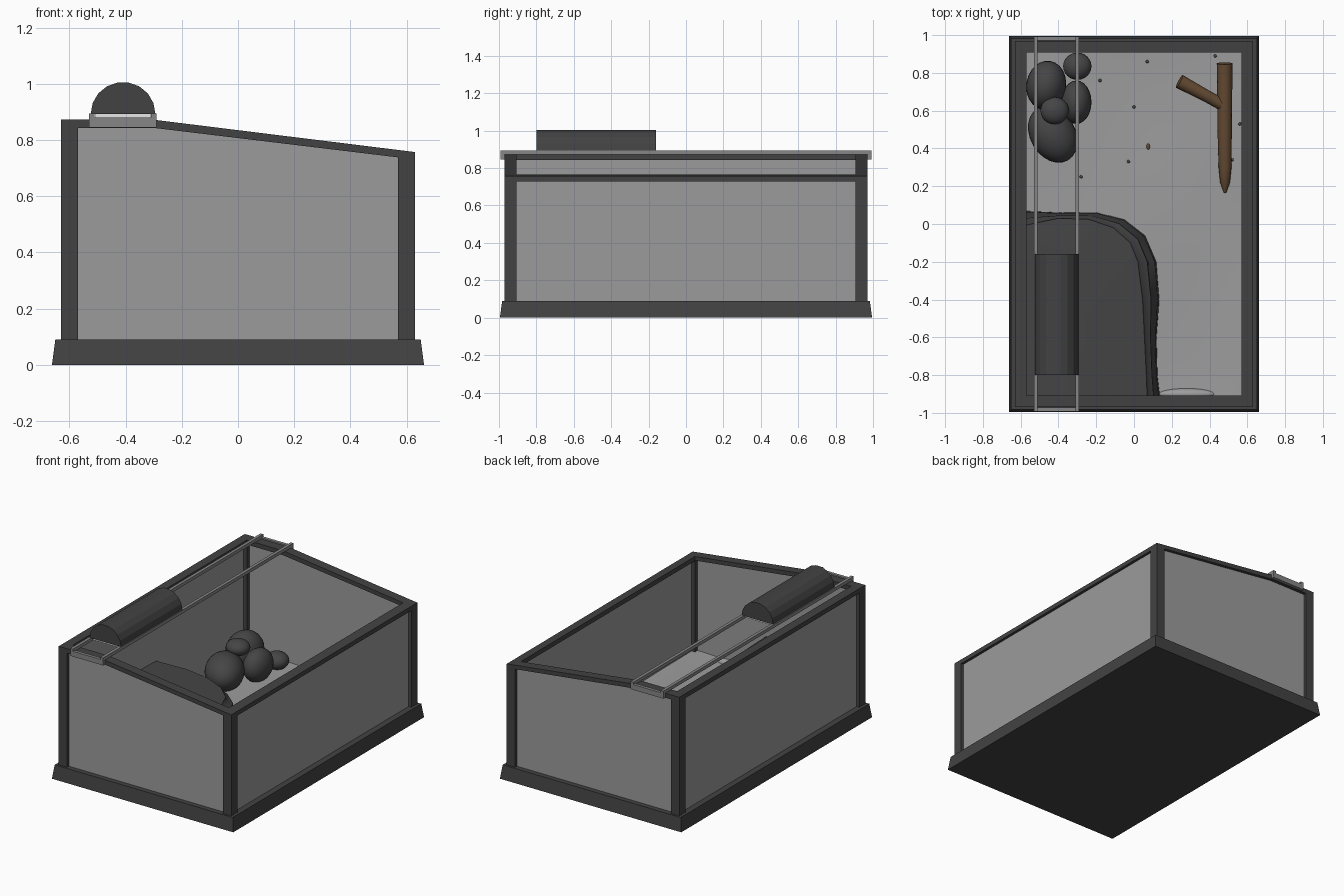
import bpy, bmesh, math, random
from mathutils import Vector

if "Cube" in bpy.data.objects:
    bpy.data.objects.remove(bpy.data.objects["Cube"])

random.seed(4)


def material(name, rgb):
    m = bpy.data.materials.new(name)
    m.diffuse_color = (*rgb, 1)
    m.use_nodes = True
    m.node_tree.nodes["Principled BSDF"].inputs["Base Color"].default_value = m.diffuse_color
    return m


DARK = material("charcoal frame", (0.055, 0.055, 0.055))
STONE = material("dark stone", (0.06, 0.06, 0.06))
GLASS = material("grey glass", (0.335, 0.33, 0.33))
SAND = material("grey substrate", (0.34, 0.335, 0.335))
METAL = material("grey metal", (0.24, 0.24, 0.24))
WHITE = material("lamp white", (1, 1, 1))
WOOD = material("brown wood", (0.135, 0.073, 0.034))


def finish(name, verts, faces, mat, smooth=None):
    me = bpy.data.meshes.new(name)
    me.from_pydata(verts, [], faces)
    bm = bmesh.new()
    bm.from_mesh(me)
    bmesh.ops.recalc_face_normals(bm, faces=bm.faces)
    bm.to_mesh(me)
    bm.free()
    ob = bpy.data.objects.new(name, me)
    bpy.context.collection.objects.link(ob)
    me.materials.append(mat)
    if smooth:
        bpy.ops.object.select_all(action='DESELECT')
        ob.select_set(True)
        bpy.context.view_layer.objects.active = ob
        bpy.ops.object.shade_smooth_by_angle(angle=math.radians(smooth))
    return ob


def loft(name, rings, mat, smooth=None):
    """Skin closed rings of equal length and cap both ends."""
    n = len(rings[0])
    verts = [p for r in rings for p in r]
    faces = [(k * n + i, k * n + (i + 1) % n, (k + 1) * n + (i + 1) % n, (k + 1) * n + i)
             for k in range(len(rings) - 1) for i in range(n)]
    faces += [tuple(range(n)), tuple(range(len(verts) - n, len(verts)))]
    return finish(name, verts, faces, mat, smooth)


def prism(name, profile, y0, y1, mat):
    """Extrude an x-z profile along y."""
    return loft(name, [[(x, y, z) for x, z in profile] for y in (y0, y1)], mat)


def box(name, x0, x1, y0, y1, z0, z1, mat):
    return prism(name, [(x0, z0), (x1, z0), (x1, z1), (x0, z1)], y0, y1, mat)


def rect(x, y, z):
    return [(-x, -y, z), (x, -y, z), (x, y, z), (-x, y, z)]


# Plinth with slightly sloped sides
loft("plinth", [rect(0.662, 0.995, 0), rect(0.65, 0.983, 0.09)], DARK)

# Front and back: posts, sloping top rails and glass panes
for side, s in (("front", -1), ("back", 1)):
    a, b = s * 0.97, s * 0.907
    prism(side + "_left_post", [(-.63, .08), (-.57, .08), (-.57, .873), (-.63, .873)], a, b, DARK)
    prism(side + "_right_post", [(.57, .08), (.63, .08), (.63, .757), (.57, .7644)], a, b, DARK)
    prism(side + "_top_rail", [(-.57, .873), (-.3, .872), (.57, .7644), (.57, .738),
                               (-.3, .843), (-.57, .843)], a, b, DARK)
    prism(side + "_glass", [(-.6, .08), (.6, .08), (.6, .745), (-.3, .855), (-.6, .855)],
          s * 0.95, s * 0.935, GLASS)

# Long side rails and glass
prism("left_top_rail", [(-.63, .843), (-.57, .843), (-.57, .873), (-.63, .873)], -.907, .907, DARK)
prism("right_top_rail", [(.57, .735), (.63, .728), (.63, .757), (.57, .7644)], -.907, .907, DARK)
box("left_glass", -.61, -.595, -.935, .935, .08, .855, GLASS)
box("right_glass", .595, .61, -.935, .935, .08, .745, GLASS)


# Uneven substrate floor
def ground(x, y):
    return 0.128 + 0.007 * math.sin(5 * x + 1) * math.cos(4 * y) + 0.02 * max(0, abs(y) - 0.8)


NX, NY = 24, 36
verts = [(x, y, ground(x, y)) for j in range(NY + 1) for i in range(NX + 1)
         for x, y in [(-.594 + 1.188 * i / NX, -.934 + 1.868 * j / NY)]]
faces = [(j * (NX + 1) + i, j * (NX + 1) + i + 1, (j + 1) * (NX + 1) + i + 1, (j + 1) * (NX + 1) + i)
         for j in range(NY) for i in range(NX)]
finish("substrate_floor", verts, faces, SAND, 60)

# Rock ledge in the front left corner, stepped in layers
OUTER = [(-.59, .07), (-.38, .06), (-.2, .062), (-.05, .025), (.06, -.06), (.12, -.2),
         (.135, -.4), (.12, -.6), (.125, -.8), (.14, -.93)]
INNER = [(-.59, -.01), (-.4, .03), (-.24, .025), (-.11, -.02), (-.02, -.1), (.02, -.2),
         (.045, -.4), (.055, -.6), (.065, -.8), (.07, -.93)]


def layer(t, z, drop):
    pts = [(a[0] + (b[0] - a[0]) * t, a[1] + (b[1] - a[1]) * t) for a, b in zip(OUTER, INNER)]
    pts.append((-.59, -.93))
    return [(x, y, z - drop * (x + .59)) for x, y in pts]


crown = [(-.59 + (x + .59) * .55, -.93 + (y + .93) * .6, .43 - .03 * (x + .59))
         for x, y in INNER + [(-.59, -.93)]]
loft("rock_ledge", [layer(0, .1, 0), layer(.1, .24, 0), layer(.45, .29, .02), layer(.5, .35, .03),
                    layer(.9, .38, .05), layer(1, .42, .09), crown], STONE, 35)

# Low sand bump beside the ledge
def ellipsoid(name, centre, radii, turn, mat, u=24, v=14):
    bm = bmesh.new()
    bmesh.ops.create_uvsphere(bm, u_segments=u, v_segments=v, radius=1)
    me = bpy.data.meshes.new(name)
    bm.to_mesh(me)
    bm.free()
    me.materials.append(mat)
    me.shade_smooth()
    ob = bpy.data.objects.new(name, me)
    bpy.context.collection.objects.link(ob)
    ob.location, ob.scale = centre, radii
    ob.rotation_euler[2] = math.radians(turn)
    return ob


ellipsoid("sand_bump", (.28, -.9, .12), (.15, .03, .035), 0, SAND)

# Boulder pile in the back left corner
for i, (c, r, t) in enumerate([((-.43, .475, .21), (.12, .16, .115), 30),
                               ((-.465, .735, .24), (.105, .13, .125), -10),
                               ((-.305, .645, .22), (.08, .115, .105), 0),
                               ((-.42, .6, .325), (.075, .072, .05), 0),
                               ((-.3, .835, .18), (.075, .072, .055), 0)]):
    ellipsoid("boulder_%d" % (i + 1), c, r, t, STONE)


# Forked branch lying on the floor
def limb(name, path):
    pts = [Vector(p[:3]) for p in path]
    rings = []
    for i, p in enumerate(pts):
        d = (pts[min(i + 1, len(pts) - 1)] - pts[max(i - 1, 0)]).normalized()
        u = d.cross(Vector((0, 0, 1))).normalized()
        w = u.cross(d)
        r = path[i][3]
        rings.append([tuple(p + r * (math.cos(k * math.tau / 14) * u + math.sin(k * math.tau / 14) * w))
                      for k in range(14)])
    loft(name, rings, WOOD, 40)


limb("main_branch", [(.48, .85, .22, .042), (.48, .7, .2, .04), (.48, .5, .175, .038),
                     (.482, .3, .15, .034), (.482, .22, .14, .026), (.482, .165, .133, .006)])
limb("side_branch", [(.47, .63, .195, .032), (.38, .68, .215, .032), (.24, .755, .24, .038)])

# Scattered pebbles
for i, (x, y) in enumerate([(.07, .86), (-.18, .76), (0, .62), (-.03, .33), (-.28, .25),
                            (.43, .89), (.52, .34), (.56, .53)]):
    ellipsoid("pebble_%d" % (i + 1), (x, y, ground(x, y)), (.009, .009, .006),
              random.uniform(0, 180), STONE, 8, 5)
ellipsoid("wood_chip", (.075, .41, ground(.075, .41)), (.01, .018, .008), 0, WOOD, 8, 5)

# Lamp carrier: two long rails and end crossbars
for name, x in (("left", -.52), ("right", -.3)):
    box(name + "_lamp_rail", x - .01, x + .01, -.99, .99, .873, .895, METAL)
for name, s in (("front", -1), ("back", 1)):
    box(name + "_lamp_crossbar", -.53, -.29, min(s * .971, s * .992), max(s * .971, s * .992),
        .845, .88, METAL)
    for end, x in (("left", -.52), ("right", -.3)):
        box("%s_%s_lamp_bracket" % (name, end), x - .01, x + .01,
            min(s * .971, s * .992), max(s * .971, s * .992), .88, .895, METAL)

# Half-round lamp hood with a light strip underneath
hood = [(-.409 + .115 * math.cos(math.radians(a)), .893 + .113 * math.sin(math.radians(a)))
        for a in range(0, 181, 20)]
prism("lamp_hood", hood, -.8, -.16, DARK)
box("light_strip", -.507, -.312, -.79, -.17, .88, .8925, WHITE)
